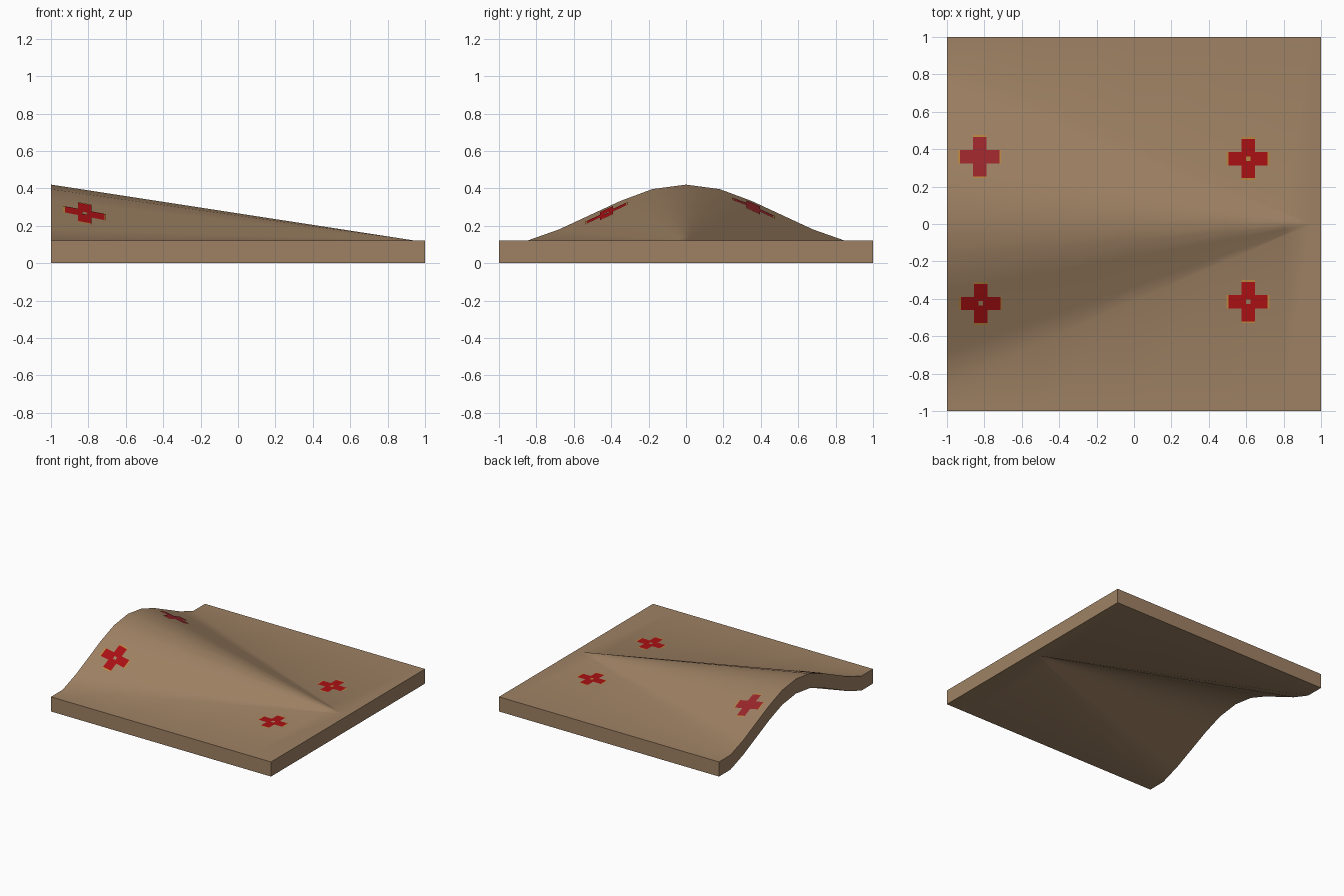
import bpy, bmesh
from math import radians

if "Cube" in bpy.data.objects:
    bpy.data.objects.remove(bpy.data.objects["Cube"])

THICK = 0.12
APEX = 0.95
# half cross-section of the ridge at the left end: (y, rise)
HALF = [(0, 0.30), (0.18, 0.276), (0.35, 0.213), (0.68, 0.06), (0.85, 0.0)]


def material(name, rgb):
    m = bpy.data.materials.new(name)
    m.diffuse_color = (*rgb, 1)
    m.use_nodes = True
    m.node_tree.nodes["Principled BSDF"].inputs["Base Color"].default_value = m.diffuse_color
    return m


brown = material("earth brown", (0.345, 0.222, 0.127))
red = material("red", (0.40, 0.005, 0.007))
crimson = material("crimson", (0.33, 0.020, 0.025))
ochre = material("ochre", (0.48, 0.24, 0.05))


def height(x, y):
    """Top surface: a ridge that tapers straight to a point near the right edge."""
    t = (APEX - x) / (APEX + 1)
    if t <= 1e-6:
        return THICK
    v = abs(y) / t
    for (a, ha), (b, hb) in zip(HALF, HALF[1:]):
        if v <= b:
            return THICK + t * (ha + (hb - ha) * (v - a) / (b - a))
    return THICK


def finish(bm, name, mats):
    me = bpy.data.meshes.new(name)
    bm.to_mesh(me)
    bm.free()
    for m in mats:
        me.materials.append(m)
    ob = bpy.data.objects.new(name, me)
    bpy.context.collection.objects.link(ob)
    bpy.ops.object.select_all(action='DESELECT')
    ob.select_set(True)
    bpy.context.view_layer.objects.active = ob
    bpy.ops.object.shade_smooth_by_angle(angle=radians(35))
    return ob


# Ridge slab: rows of points along x, the cross-section shrinking to the apex
bm = bmesh.new()
ys = [-y for y, _ in reversed(HALF)] + [y for y, _ in HALF[1:]]
rows = []
for x in (-1, -0.5, 0, 0.5, 0.8, APEX, 1):
    t = max(0, (APEX - x) / (APEX + 1))
    line = [-1] + [y * t for y in ys] + [1]
    rows.append([bm.verts.new((x, y, height(x, y))) for y in line])
for r0, r1 in zip(rows, rows[1:]):
    for j in range(len(r0) - 1):
        bm.faces.new((r0[j], r1[j], r1[j + 1], r0[j + 1]))
bmesh.ops.remove_doubles(bm, verts=bm.verts, dist=1e-5)
# give the sheet its thickness straight down, so the underside is hollow
top = list(bm.faces)
low = bmesh.ops.duplicate(bm, geom=list(bm.verts) + list(bm.edges) + top)["geom"]
low_verts = [g for g in low if isinstance(g, bmesh.types.BMVert)]
bmesh.ops.translate(bm, verts=low_verts, vec=(0, 0, -THICK))
bmesh.ops.bridge_loops(bm, edges=[e for e in bm.edges if e.is_boundary])
bmesh.ops.recalc_face_normals(bm, faces=bm.faces)
finish(bm, "ridge_slab", [brown])


# Painted crosses: thin plates draped on the surface, ochre tips
CUTS = [-0.115, -0.105, -0.07, -0.036, -0.012, 0.012, 0.036, 0.07, 0.105, 0.115]


def cross(name, cx, cy, paint, centre):
    bm = bmesh.new()
    for x0, x1 in zip(CUTS, CUTS[1:]):
        for y0, y1 in zip(CUTS, CUTS[1:]):
            mx, my = abs(x0 + x1) / 2, abs(y0 + y1) / 2
            if min(mx, my) > 0.036:
                continue
            middle = max(mx, my) < 0.001
            if middle and centre == "open":
                continue
            quad = [(cx + x, cy + y) for x, y in
                    ((x0, y0), (x1, y0), (x1, y1), (x0, y1))]
            f = bm.faces.new([bm.verts.new((x, y, height(x, y) + 0.004))
                              for x, y in quad])
            if max(mx, my) > 0.105 or (middle and centre == "ochre"):
                f.material_index = 1
    bmesh.ops.remove_doubles(bm, verts=bm.verts, dist=1e-5)
    finish(bm, name, [paint, ochre])


cross("back_left_cross", -0.825, 0.36, crimson, "solid")
cross("back_right_cross", 0.61, 0.35, red, "ochre")
cross("front_left_cross", -0.82, -0.425, red, "open")
cross("front_right_cross", 0.61, -0.415, red, "open")
